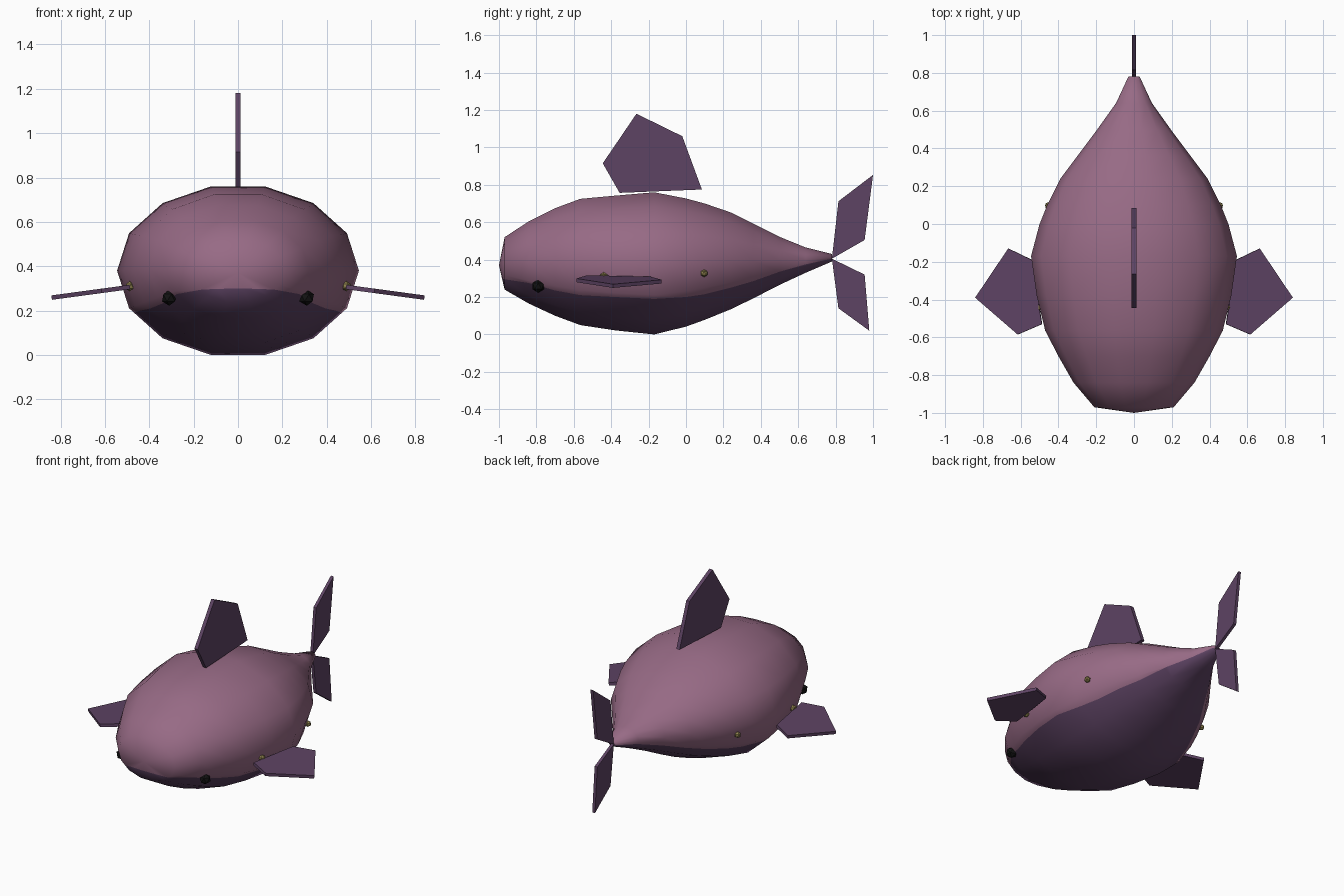
import bpy, bmesh, math
from mathutils import Vector

if "Cube" in bpy.data.objects:
    bpy.data.objects.remove(bpy.data.objects["Cube"])


def material(name, rgb):
    m = bpy.data.materials.new(name)
    m.diffuse_color = (*rgb, 1)
    m.use_nodes = True
    m.node_tree.nodes["Principled BSDF"].inputs["Base Color"].default_value = m.diffuse_color
    return m


PINK = material("dusty pink", (0.31, 0.145, 0.235))
PURPLE = material("dark purple", (0.11, 0.056, 0.125))
BLACK = material("eye black", (0.006, 0.006, 0.006))
OLIVE = material("olive yellow", (0.27, 0.22, 0.075))


def finish(bm, name, mats, smooth=False):
    bmesh.ops.recalc_face_normals(bm, faces=bm.faces[:])
    for f in bm.faces:
        f.smooth = smooth
    me = bpy.data.meshes.new(name)
    bm.to_mesh(me)
    bm.free()
    for m in mats:
        me.materials.append(m)
    ob = bpy.data.objects.new(name, me)
    bpy.context.collection.objects.link(ob)
    return ob


# Body rings: y, top z, bottom z, half width, height of the belly colour line
RINGS = [
    (-0.97, 0.52, 0.24, 0.21, 0.295),
    (-0.84, 0.605, 0.165, 0.32, 0.275),
    (-0.70, 0.675, 0.10, 0.40, 0.235),
    (-0.565, 0.725, 0.05, 0.47, 0.21),
    (-0.38, 0.742, 0.022, 0.515, 0.20),
    (-0.17, 0.76, 0.0, 0.545, 0.19),
    (0.0, 0.727, 0.042, 0.50, 0.20),
    (0.10, 0.70, 0.078, 0.46, 0.215),
    (0.24, 0.652, 0.135, 0.39, 0.25),
    (0.36, 0.592, 0.193, 0.30, 0.285),
    (0.50, 0.522, 0.265, 0.195, 0.335),
    (0.64, 0.465, 0.33, 0.095, 0.375),
    (0.78, 0.43, 0.39, 0.03, 0.405),
]
SIDES = 14
NOSE = (0, -1.0, 0.37)


# Body: lofted rings with a shallow pointed nose
bm = bmesh.new()
loops = []
for y, top, bottom, width, _ in RINGS:
    mid, half = (top + bottom) / 2, (top - bottom) / 2 / math.cos(math.pi / SIDES)
    angles = [(k + 0.5) * math.tau / SIDES for k in range(SIDES)]
    loops.append([bm.verts.new((width * math.sin(a), y, mid + half * math.cos(a)))
                  for a in angles])
for a, b in zip(loops, loops[1:]):
    for k in range(SIDES):
        j = (k + 1) % SIDES
        bm.faces.new((a[k], a[j], b[j], b[k]))
nose = bm.verts.new(NOSE)
for k in range(SIDES):
    bm.faces.new((nose, loops[0][(k + 1) % SIDES], loops[0][k]))
bm.faces.new(loops[-1])

# Belly: cut each body segment along the colour line, then colour below it
line = [(-1.0, 0.305)] + [(r[0], r[4]) for r in RINGS]
for (y0, z0), (y1, z1) in zip(line, line[1:]):
    faces = [f for f in bm.faces if y0 < f.calc_center_median().y < y1]
    edges = {e for f in faces for e in f.edges}
    verts = {v for f in faces for v in f.verts}
    bmesh.ops.bisect_plane(bm, geom=faces + list(edges) + list(verts), dist=1e-5,
                           plane_co=(0, y0, z0), plane_no=Vector((0, z0 - z1, y1 - y0)).normalized())
    for f in bm.faces:
        c = f.calc_center_median()
        if y0 < c.y < y1:
            f.material_index = int(c.z < z0 + (z1 - z0) * (c.y - y0) / (y1 - y0))
finish(bm, "body", [PINK, PURPLE], smooth=True)


# Fins: flat outlines given a constant thickness
def fin(name, points, thickness):
    bm = bmesh.new()
    face = bm.faces.new([bm.verts.new(p) for p in points])
    face.normal_update()
    n = face.normal.copy()
    bmesh.ops.translate(bm, verts=bm.verts[:], vec=-n * thickness / 2)
    new = bmesh.ops.extrude_face_region(bm, geom=[face], use_keep_orig=True)["geom"]
    bmesh.ops.translate(bm, vec=n * thickness,
                        verts=[v for v in new if isinstance(v, bmesh.types.BMVert)])
    finish(bm, name, [PURPLE])


def upright(points):
    return [(0, y, z) for y, z in points]


fin("dorsal_fin", upright([(-0.445, 0.915), (-0.265, 1.18), (-0.02, 1.06),
                           (0.085, 0.775), (-0.355, 0.757)]), 0.024)
fin("upper_tail_fin", upright([(0.78, 0.405), (0.815, 0.712), (1.0, 0.853), (0.955, 0.505)]), 0.02)
fin("lower_tail_fin", upright([(0.78, 0.405), (0.815, 0.14), (0.98, 0.02), (0.955, 0.32)]), 0.02)


# Eyes and side studs: small low-poly balls
def ball(name, loc, radius, mat):
    bm = bmesh.new()
    bmesh.ops.create_icosphere(bm, subdivisions=1, radius=radius)
    bmesh.ops.translate(bm, verts=bm.verts[:], vec=loc)
    finish(bm, name, [mat])


PECTORAL = [(0.84, -0.39), (0.665, -0.13), (0.54, -0.19), (0.487, -0.53), (0.615, -0.585)]
for side, s in (("right", 1), ("left", -1)):
    fin(side + "_pectoral_fin",
        [(s * x, y, 0.306 - 0.135 * (x - 0.49)) for x, y in PECTORAL], 0.02)
    ball(side + "_eye", (s * 0.31, -0.79, 0.258), 0.036, BLACK)
    ball(side + "_front_stud", (s * 0.488, -0.44, 0.31), 0.023, OLIVE)
    ball(side + "_rear_stud", (s * 0.452, 0.097, 0.327), 0.021, OLIVE)
